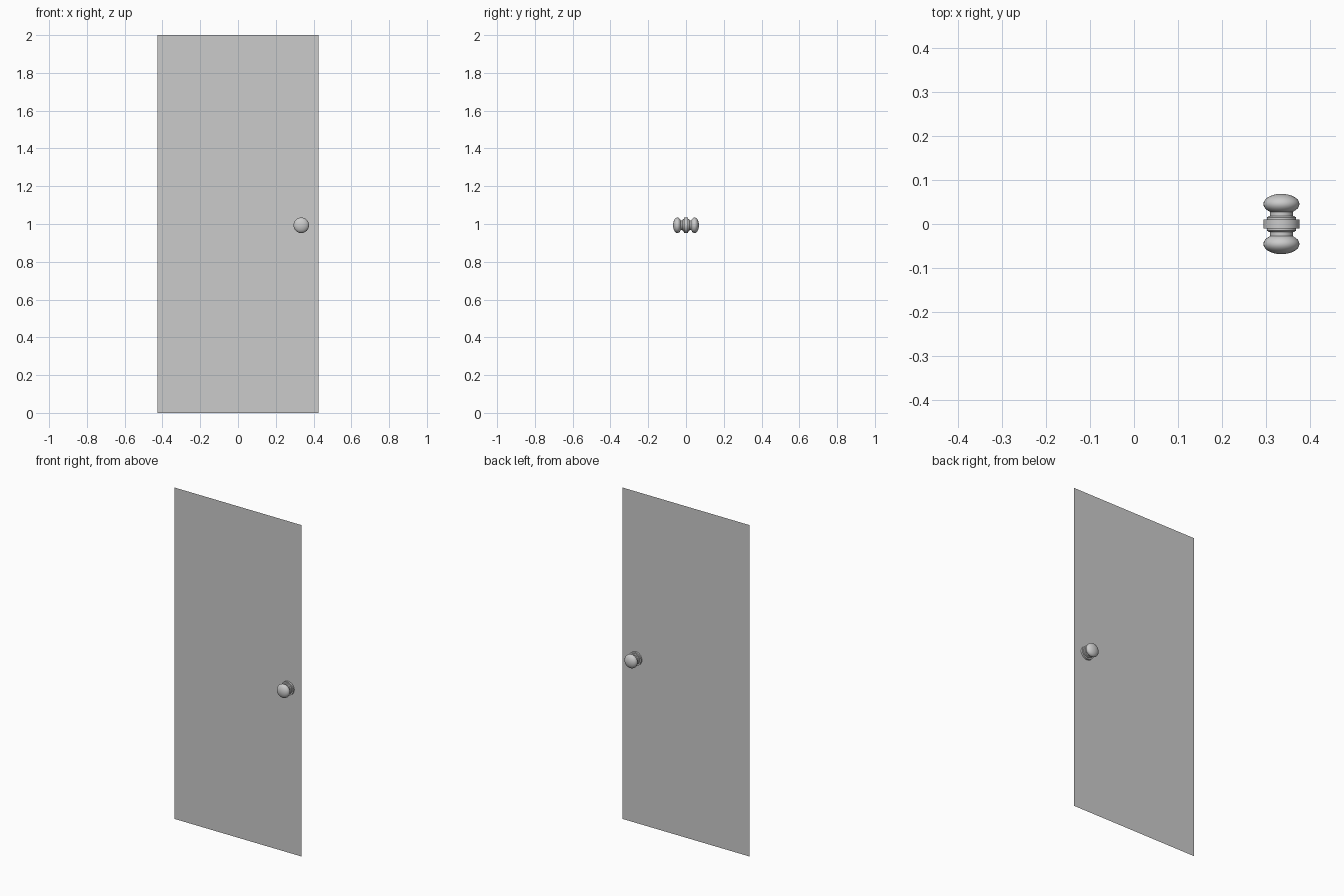
import bpy, bmesh, math

if "Cube" in bpy.data.objects:
    bpy.data.objects.remove(bpy.data.objects["Cube"])

KX, KZ = 0.335, 0.993   # knob axis position on the door


def link(name, bm):
    me = bpy.data.meshes.new(name)
    bm.to_mesh(me)
    bm.free()
    ob = bpy.data.objects.new(name, me)
    bpy.context.collection.objects.link(ob)
    return ob


def lathe(name, profile, steps=32):
    """Spin (radius, y) points round the knob axis, which runs along y."""
    bm = bmesh.new()
    vs = [bm.verts.new((KX + r, y, KZ)) for r, y in profile]
    es = [bm.edges.new(pair) for pair in zip(vs, vs[1:])]
    bmesh.ops.spin(bm, geom=vs + es, cent=(KX, 0, KZ), axis=(0, 1, 0),
                   angle=math.tau, steps=steps)
    bmesh.ops.remove_doubles(bm, verts=bm.verts, dist=1e-5)
    bmesh.ops.recalc_face_normals(bm, faces=bm.faces)
    ob = link(name, bm)
    bpy.ops.object.select_all(action='DESELECT')
    bpy.context.view_layer.objects.active = ob
    ob.select_set(True)
    bpy.ops.object.shade_smooth_by_angle(angle=math.radians(35))
    return ob


# Door: a single thin sheet
bm = bmesh.new()
bm.faces.new([bm.verts.new(p) for p in
              ((-0.425, 0, 0), (0.425, 0, 0), (0.425, 0, 2), (-0.425, 0, 2))])
link("door_panel", bm)

# Rose: stepped round plate set through the door
lathe("knob_rose", [(0, -0.018), (0.029, -0.018), (0.033, -0.015), (0.033, -0.010),
                    (0.041, -0.010), (0.041, 0.010), (0.033, 0.010),
                    (0.033, 0.015), (0.029, 0.018), (0, 0.018)])

# One neck and flattened round grip on each side
for side, label in ((-1, "front"), (1, "back")):
    lathe(f"{label}_knob_neck", [(0.026, side * 0.017), (0.026, side * 0.032)])
    n = 14
    grip = [(0.041 * math.sin(math.pi * i / n),
             side * (0.0455 - 0.023 * math.cos(math.pi * i / n))) for i in range(n + 1)]
    lathe(f"{label}_knob_grip", grip)
